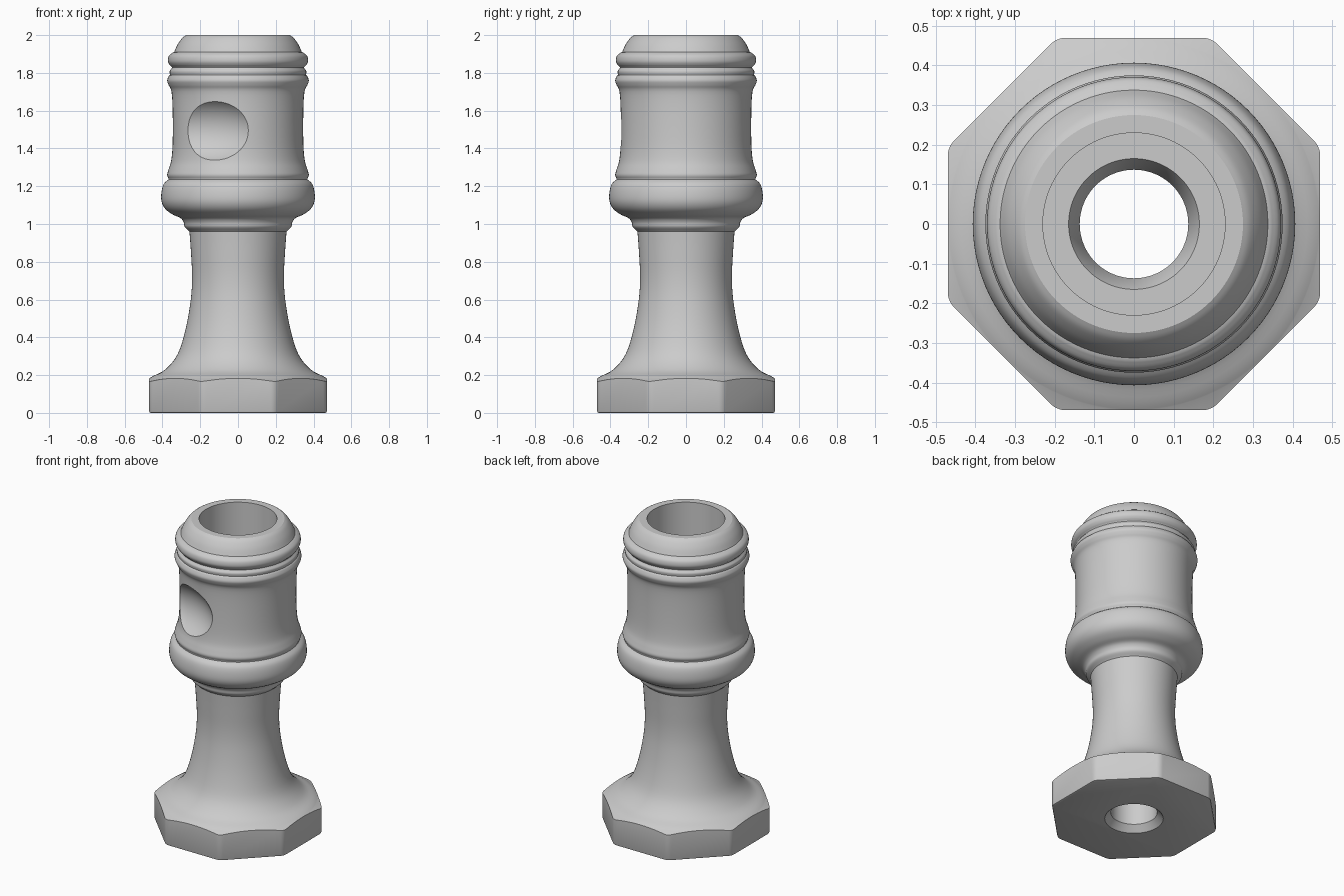
import bpy, bmesh, math
from mathutils import Matrix, Vector

STEPS = 96

default = bpy.data.objects.get("Cube")
if default:
    bpy.data.objects.remove(default, do_unlink=True)

metal = bpy.data.materials.new("plain grey")
metal.use_nodes = True
grey = (0.6, 0.6, 0.6, 1)
metal.diffuse_color = grey
metal.node_tree.nodes["Principled BSDF"].inputs["Base Color"].default_value = grey


def add_object(name, bm):
    bmesh.ops.recalc_face_normals(bm, faces=bm.faces)
    mesh = bpy.data.meshes.new(name)
    bm.to_mesh(mesh)
    bm.free()
    mesh.materials.append(metal)
    obj = bpy.data.objects.new(name, mesh)
    bpy.context.collection.objects.link(obj)
    return obj


def smooth_run(points, cuts=4):
    """Catmull-Rom curve through radius/height pairs."""
    pts = [Vector(p) for p in points]
    ends = [pts[0]] + pts + [pts[-1]]
    out = []
    for a, b, c, d in zip(ends, ends[1:], ends[2:], ends[3:]):
        for i in range(cuts):
            t = i / cuts
            out.append(0.5 * (2 * b + (c - a) * t + (2 * a - 5 * b + 4 * c - d) * t ** 2
                              + (3 * b - a - 3 * c + d) * t ** 3))
    return out + [pts[-1]]


def lathe(name, profile):
    """Closed ring profile swept round the z axis."""
    bm = bmesh.new()
    rings = []
    for k in range(STEPS):
        a = math.tau * k / STEPS
        rings.append([bm.verts.new((r * math.cos(a), r * math.sin(a), z)) for r, z in profile])
    n = len(profile)
    for k in range(STEPS):
        here, there = rings[k - 1], rings[k]
        for i in range(n):
            j = (i + 1) % n
            bm.faces.new((here[i], there[i], there[j], here[j]))
    return add_object(name, bm)


def boolean(target, cutter, operation):
    cutter.hide_render = True
    mod = target.modifiers.new(operation.title(), 'BOOLEAN')
    mod.operation = operation
    mod.solver = 'EXACT'
    mod.object = cutter
    bpy.context.view_layer.objects.active = target
    bpy.ops.object.modifier_apply(modifier=mod.name)
    bpy.data.objects.remove(cutter, do_unlink=True)


# Outer contour, bottom to top, one run between each pair of creases
foot = [(.53, -.05), (.53, .155)]
flare = [(.47, .183), (.45, .195), (.385, .23), (.32, .31), (.277, .445),
         (.25, .6), (.243, .72), (.249, .85), (.257, .96)]
collar = [(.262, .965), (.282, .985), (.288, 1.01), (.305, 1.032), (.345, 1.05),
          (.385, 1.08), (.405, 1.12), (.405, 1.17), (.393, 1.212), (.368, 1.235)]
barrel = [(.368, 1.24), (.375, 1.26), (.367, 1.29), (.353, 1.34), (.346, 1.43),
          (.346, 1.6), (.352, 1.7), (.367, 1.735), (.375, 1.76), (.366, 1.785)]
upper_bead = [(.36, 1.79), (.362, 1.81), (.35, 1.828), (.362, 1.842), (.371, 1.862),
              (.366, 1.89), (.345, 1.908)]
lip = [(.338, 1.91), (.32, 1.95), (.295, 1.985), (.275, 2)]
# Stepped bore, top to bottom
bore = [(.23, 2), (.23, 1.1), (.165, 1.1), (.137, 1.04), (.137, .04), (.173, 0), (.173, -.05)]

profile = [Vector(p) for p in foot]
for run in (flare, collar, barrel, upper_bead, lip):
    profile += smooth_run(run)
profile += [Vector(p) for p in bore]
body = lathe("turned_body", profile)

# Octagonal foot: trims the turned body, with rounded corners and lower edge
bm = bmesh.new()
bmesh.ops.create_cone(bm, cap_ends=True, segments=8, depth=3,
                      radius1=.47 / math.cos(math.pi / 8), radius2=.47 / math.cos(math.pi / 8),
                      matrix=Matrix.Translation((0, 0, 1.5)) @ Matrix.Rotation(math.pi / 8, 4, 'Z'))
if abs(max(v.co.x for v in bm.verts) - .47) > .01:
    bmesh.ops.rotate(bm, verts=bm.verts, matrix=Matrix.Rotation(math.pi / 8, 3, 'Z'))
upright = [e for e in bm.edges if abs(e.verts[0].co.z - e.verts[1].co.z) > 1]
bmesh.ops.bevel(bm, geom=upright, offset=.02, segments=3, profile=.5, affect='EDGES')
rim = [e for e in bm.edges if all(v.co.z < .01 for v in e.verts)]
bmesh.ops.bevel(bm, geom=rim, offset=.008, segments=2, profile=.5, affect='EDGES')
boolean(body, add_object("octagon_cutter", bm), 'INTERSECT')

# Shallow oval thumb dimple on the front, a little to the right
turn = Matrix.Rotation(-math.radians(20.5), 4, 'Z')
bm = bmesh.new()
bmesh.ops.create_uvsphere(bm, u_segments=64, v_segments=40, radius=.19,
                          matrix=turn @ Matrix.Translation((0, -.46, 1.495))
                          @ Matrix.Diagonal((1.67, 1, 1, 1)))
boolean(body, add_object("dimple_cutter", bm), 'DIFFERENCE')

body.name = "hollow_fitting"
bpy.ops.object.select_all(action='DESELECT')
body.select_set(True)
bpy.context.view_layer.objects.active = body
bpy.ops.object.shade_smooth_by_angle(angle=math.radians(30))
